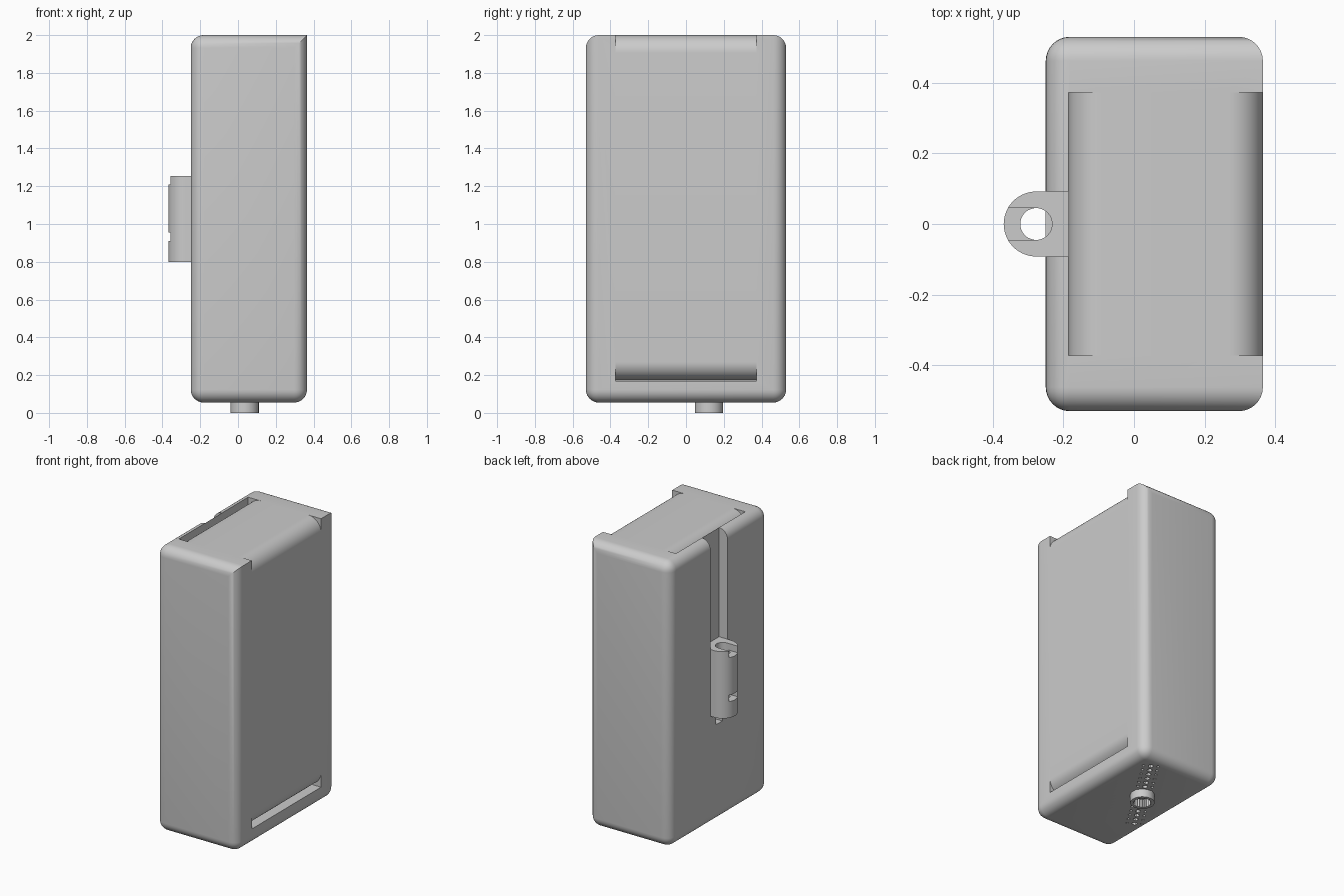
import bpy, bmesh, math
from mathutils import Matrix, Vector

old = bpy.data.objects.get("Cube")
if old:
    bpy.data.objects.remove(old, do_unlink=True)

GREY = (0.6, 0.6, 0.6, 1)
grey = bpy.data.materials.new("plain grey")
grey.use_nodes = True
grey.diffuse_color = GREY
grey.node_tree.nodes["Principled BSDF"].inputs["Base Color"].default_value = GREY


def finish(bm, name):
    bmesh.ops.recalc_face_normals(bm, faces=bm.faces)
    mesh = bpy.data.meshes.new(name)
    bm.to_mesh(mesh)
    bm.free()
    mesh.materials.append(grey)
    obj = bpy.data.objects.new(name, mesh)
    bpy.context.collection.objects.link(obj)
    return obj


def add_box(bm, lo, hi):
    lo, hi = Vector(lo), Vector(hi)
    m = Matrix.Translation((lo + hi) / 2) @ Matrix.Diagonal((*(hi - lo), 1))
    return bmesh.ops.create_cube(bm, size=1, matrix=m)["verts"]


def box(name, lo, hi):
    bm = bmesh.new()
    add_box(bm, lo, hi)
    return finish(bm, name)


def add_rod(bm, x, y, z0, z1, r, sides=48):
    bmesh.ops.create_cone(bm, cap_ends=True, segments=sides, radius1=r, radius2=r,
                          depth=z1 - z0, matrix=Matrix.Translation((x, y, (z0 + z1) / 2)))


def prism(name, points, direction):
    bm = bmesh.new()
    face = bm.faces.new([bm.verts.new(p) for p in points])
    ext = bmesh.ops.extrude_face_region(bm, geom=[face])["geom"]
    bmesh.ops.translate(bm, vec=direction,
                        verts=[v for v in ext if isinstance(v, bmesh.types.BMVert)])
    return finish(bm, name)


def arc(cx, cy, r, a0, a1, n=16):
    angles = [math.radians(a0 + (a1 - a0) * i / n) for i in range(n + 1)]
    return [(cx + r * math.cos(a), cy + r * math.sin(a)) for a in angles]


def cut(obj, cutter):
    mod = obj.modifiers.new("cut", "BOOLEAN")
    mod.operation, mod.solver, mod.object = "DIFFERENCE", "EXACT", cutter
    bpy.context.view_layer.objects.active = obj
    bpy.ops.object.modifier_apply(modifier=mod.name)
    bpy.data.objects.remove(cutter, do_unlink=True)


def smooth(obj):
    bpy.ops.object.select_all(action="DESELECT")
    obj.select_set(True)
    bpy.context.view_layer.objects.active = obj
    bpy.ops.object.shade_smooth_by_angle(angle=math.radians(30))


# Case: rounded on every edge but the upper one on the +x side
LEFT, RIGHT, DEEP, BASE, TOP = -0.25, 0.365, 0.53, 0.055, 2.0
bm = bmesh.new()
add_box(bm, (LEFT, -DEEP, BASE), (RIGHT, DEEP, TOP))
edges = [e for e in bm.edges
         if not all(v.co.x > 0 and v.co.z > 1 for v in e.verts)]
bmesh.ops.bevel(bm, geom=edges, offset=0.068, segments=8, profile=0.5, affect="EDGES")
case = finish(bm, "case")

# Rolled recesses: both long sides of the lid and the low exit slot
R, HALF, WALL = 0.095, 0.373, -0.185
profiles = [
    arc(RIGHT - R, TOP - R, R, 0, 90) + [(RIGHT - R, 2.05), (0.4, 2.05), (0.4, TOP - R)],
    arc(WALL + R, TOP - R, R, 90, 180) + [(WALL, 2.05), (WALL + R, 2.05)],
    arc(RIGHT - R, 0.27, R, 0, -90) + [(RIGHT - R, 0.17), (0.4, 0.17), (0.4, 0.27)],
]
for profile in profiles:
    cut(case, prism("recess_cutter", [(x, -HALF, z) for x, z in profile], (0, 2 * HALF, 0)))

# Slider track in the -x wall, with a narrow tail
cut(case, box("track_cutter", (-0.4, -0.092, 0.81), (WALL, 0.092, 2.05)))
cut(case, box("tail_cutter", (-0.4, -0.035, 0.72), (WALL, 0.035, 0.9)))

# Diagonal rows of vent holes underneath
bm = bmesh.new()
along = Vector((0.53, 0.85))
side = Vector((0.85, -0.53))
for row, radius in ((-1, 0.009), (0, 0.016), (1, 0.009)):
    for i in range(-7, 8):
        p = Vector((0.035, 0.125)) + along * i * 0.051 + side * row * 0.045
        add_rod(bm, p.x, p.y, 0, 0.1, radius, 12)
cut(case, finish(bm, "vent_cutter"))
smooth(case)

# Slider: a D-shaped sleeve with a bore and two outer windows
CX = -0.277
outline = arc(CX, 0, 0.092, 90, 270, 28) + [(WALL, -0.092), (WALL, 0.092)]
slider = prism("slider", [(x, y, 0.8) for x, y in outline], (0, 0, 0.455))
bm = bmesh.new()
add_rod(bm, CX, 0, 0.7, 1.4, 0.045)
cut(slider, finish(bm, "bore_cutter"))
for low, high in ((0.91, 0.955), (1.21, 1.3)):
    cut(slider, box("window_cutter", (-0.4, -0.045, low), (CX, 0.045, high)))
smooth(slider)

# Foot: a hollow dial with a ribbed bore
FX, FY = 0.035, 0.122
bm = bmesh.new()
add_rod(bm, FX, FY, 0, 0.07, 0.075)
foot = finish(bm, "dial_foot")
teeth = 20
ribbed = []
for i in range(teeth * 2):
    a, r = math.pi * i / teeth, 0.058 if i % 2 else 0.05
    ribbed.append((FX + r * math.cos(a), FY + r * math.sin(a), -0.02))
cut(foot, prism("rib_cutter", ribbed, (0, 0, 0.075)))
smooth(foot)
